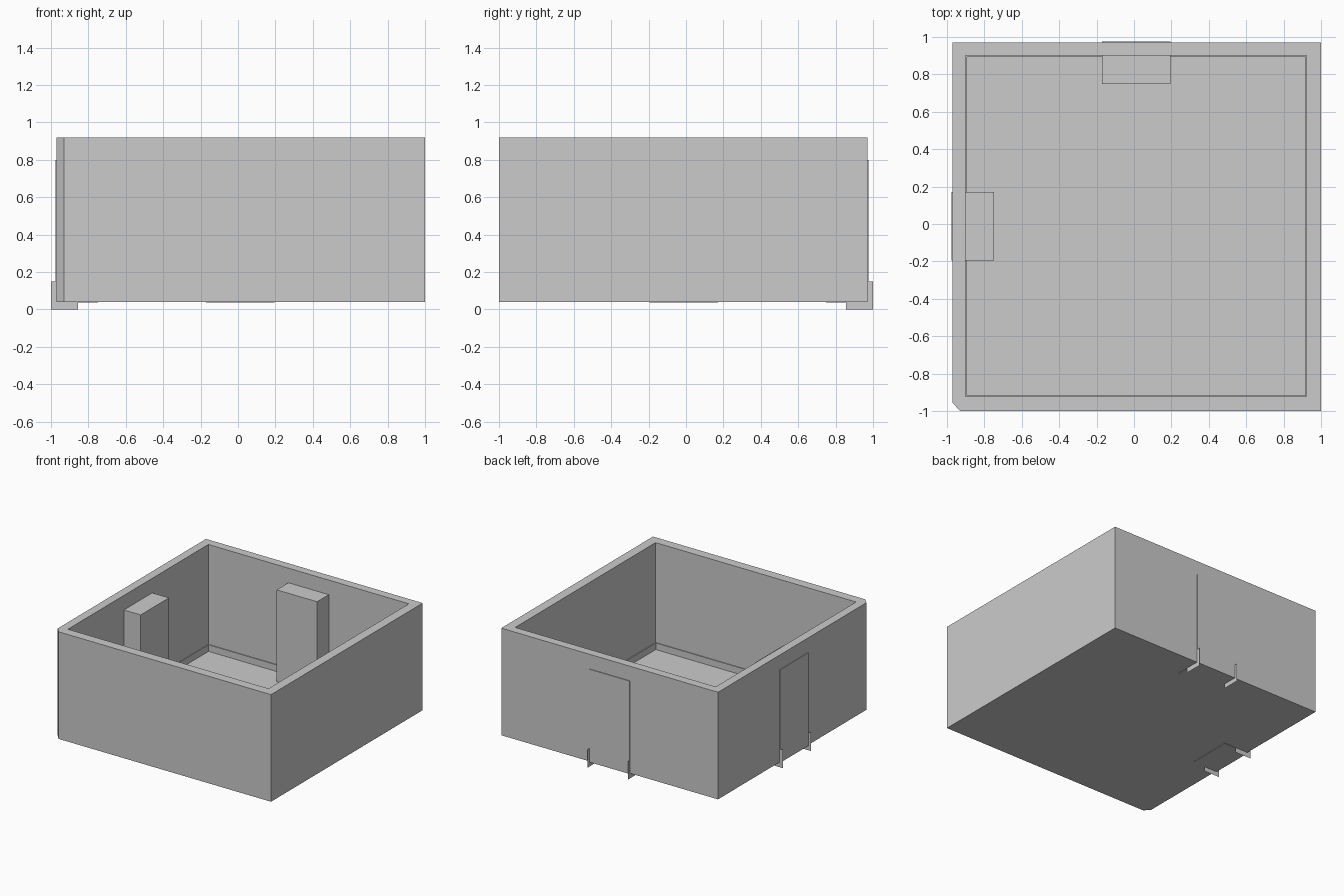
import bpy, bmesh

if "Cube" in bpy.data.objects:
    bpy.data.objects.remove(bpy.data.objects["Cube"])


def add_object(name, bm):
    bmesh.ops.recalc_face_normals(bm, faces=bm.faces)
    mesh = bpy.data.meshes.new(name)
    bm.to_mesh(mesh)
    bm.free()
    obj = bpy.data.objects.new(name, mesh)
    bpy.context.collection.objects.link(obj)
    return obj


def back(x, y, z):
    return (x, y, z)


def left(x, y, z):
    # reflection across the diagonal, turns the back wall into the left wall
    return (-y, -x, z)


# Open tray: outer shell with one chamfered corner, inner wall with a small skirting step
bm = bmesh.new()
outer = [(-0.97, -0.955), (-0.93, -1.0), (1.0, -1.0), (1.0, 0.97), (-0.97, 0.97)]


def ring(points, z):
    return [bm.verts.new((x, y, z)) for x, y in points]


def rect(inset):
    a, b = 0.90 - inset, 0.923 - inset
    return [(-a, -b), (b, -b), (b, a), (-a, a)]


def walls(lower, upper):
    n = len(lower)
    for i in range(n):
        j = (i + 1) % n
        bm.faces.new((lower[i], lower[j], upper[j], upper[i]))


bottom, top = ring(outer, 0.04), ring(outer, 0.92)
inner = [ring(rect(i), z) for i, z in
         ((0, 0.92), (0, 0.10), (0.007, 0.10), (0.007, 0.046))]
bm.faces.new(bottom)
walls(bottom, top)
for upper, lower in zip(inner, inner[1:]):
    walls(lower, upper)
bm.faces.new(inner[-1])

# Rim: both chamfer points share the same inner corner
match = [0, 0, 1, 2, 3]
for i in range(5):
    j = (i + 1) % 5
    corners = [top[i], top[j], inner[0][match[j]]]
    if match[i] != match[j]:
        corners.append(inner[0][match[i]])
    bm.faces.new(corners)
add_object("tray", bm)

# Pillars through the wall and their flat L-shaped feet
foot_profile = [(0.855, 0), (1.0, 0), (1.0, 0.15), (0.97, 0.15), (0.97, 0.04), (0.855, 0.04)]
X0, X1 = -0.172, 0.195
for side, place in (("back", back), ("left", left)):
    bm = bmesh.new()
    bmesh.ops.create_cube(bm, size=1)
    for v in bm.verts:
        v.co = place(X1 if v.co.x > 0 else X0,
                     0.976 if v.co.y > 0 else 0.748,
                     0.80 if v.co.z > 0 else 0.037)
    add_object(side + "_pillar", bm)

    for label, x in (("a", X0), ("b", X1)):
        bm = bmesh.new()
        bm.faces.new([bm.verts.new(place(x, y, z)) for y, z in foot_profile])
        add_object(f"{side}_foot_{label}", bm)
